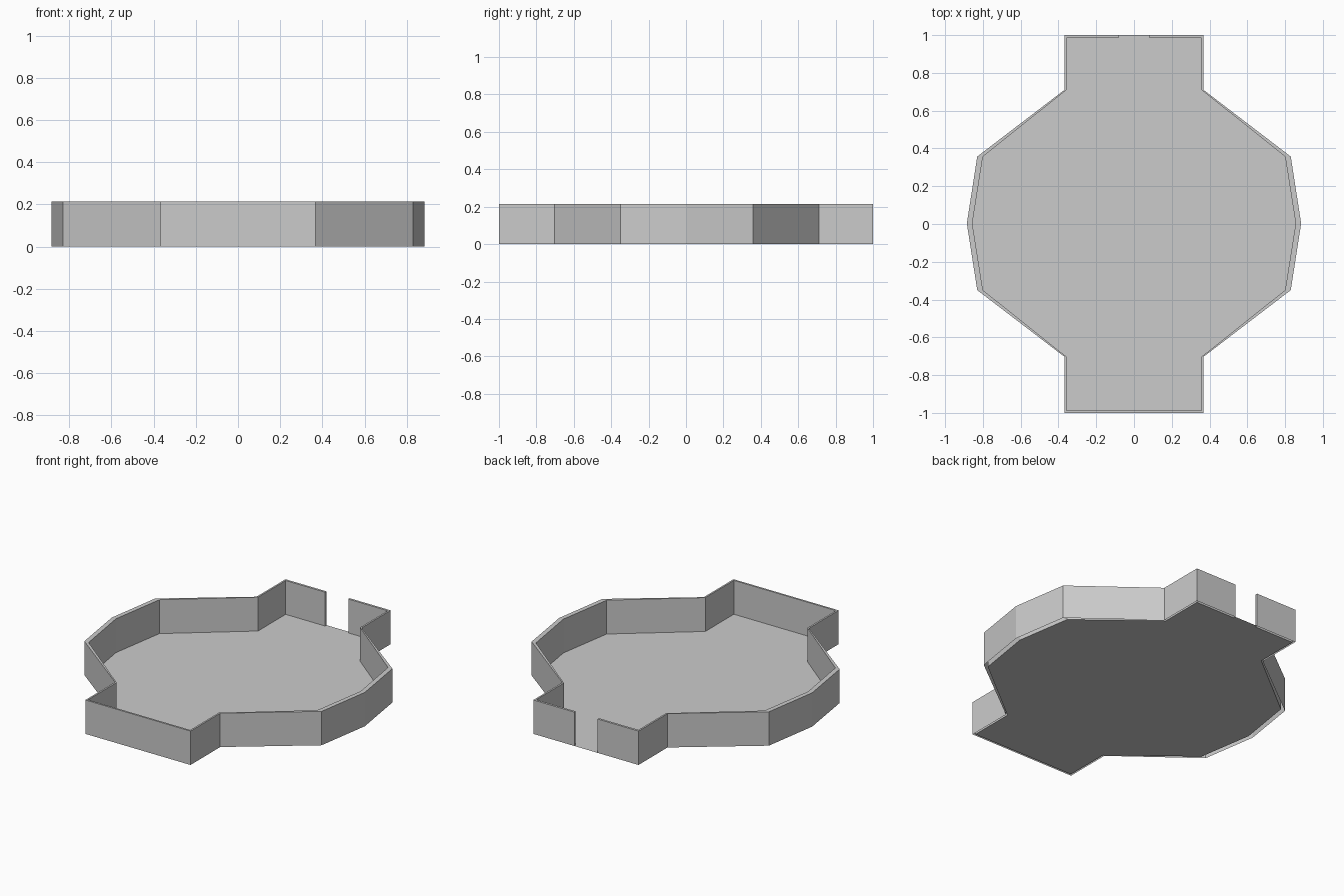
import bpy, bmesh

if "Cube" in bpy.data.objects:
    bpy.data.objects.remove(bpy.data.objects["Cube"])

HEIGHT, DOOR = 0.214, 0.081

# Right-hand half outlines, from back to front
outer_half = [(0.368, 1.0), (0.368, 0.71), (0.83, 0.357), (0.885, 0.003),
              (0.83, -0.35), (0.368, -0.703), (0.368, -1.0)]
inner_half = [(0.357, 0.986), (0.357, 0.71), (0.80, 0.357), (0.856, 0.003),
              (0.80, -0.35), (0.357, -0.703), (0.357, -0.988)]


def full_path(half):
    """Mirror a half outline and start/end it at the doorway."""
    path = [(DOOR, half[0][1])] + half
    return path + [(-x, y) for x, y in reversed(path)]


def make_object(name, bm):
    mesh = bpy.data.meshes.new(name)
    bm.to_mesh(mesh)
    bm.free()
    obj = bpy.data.objects.new(name, mesh)
    bpy.context.collection.objects.link(obj)
    return obj


outer, inner = full_path(outer_half), full_path(inner_half)

# Perimeter wall: outer skin, inner skin and top rim, open underneath
bm = bmesh.new()
rings = []
for (ox, oy), (ix, iy) in zip(outer, inner):
    rings.append([bm.verts.new(p) for p in
                  ((ox, oy, 0), (ox, oy, HEIGHT), (ix, iy, HEIGHT), (ix, iy, 0))])
for a, b in zip(rings, rings[1:]):
    for k in range(3):
        bm.faces.new((a[k], b[k], b[k + 1], a[k + 1]))
# Door jambs
bm.faces.new(rings[0])
bm.faces.new(rings[-1][::-1])
bmesh.ops.recalc_face_normals(bm, faces=bm.faces)
make_object("perimeter_wall", bm)

# Floor sheet, reaching out through the doorway
bm = bmesh.new()
outline = [outer[0]] + inner + [outer[-1]]
face = bm.faces.new([bm.verts.new((x, y, 0)) for x, y in outline])
face.normal_update()
if face.normal.z < 0:
    face.normal_flip()
bmesh.ops.triangulate(bm, faces=bm.faces[:])
make_object("floor", bm)
